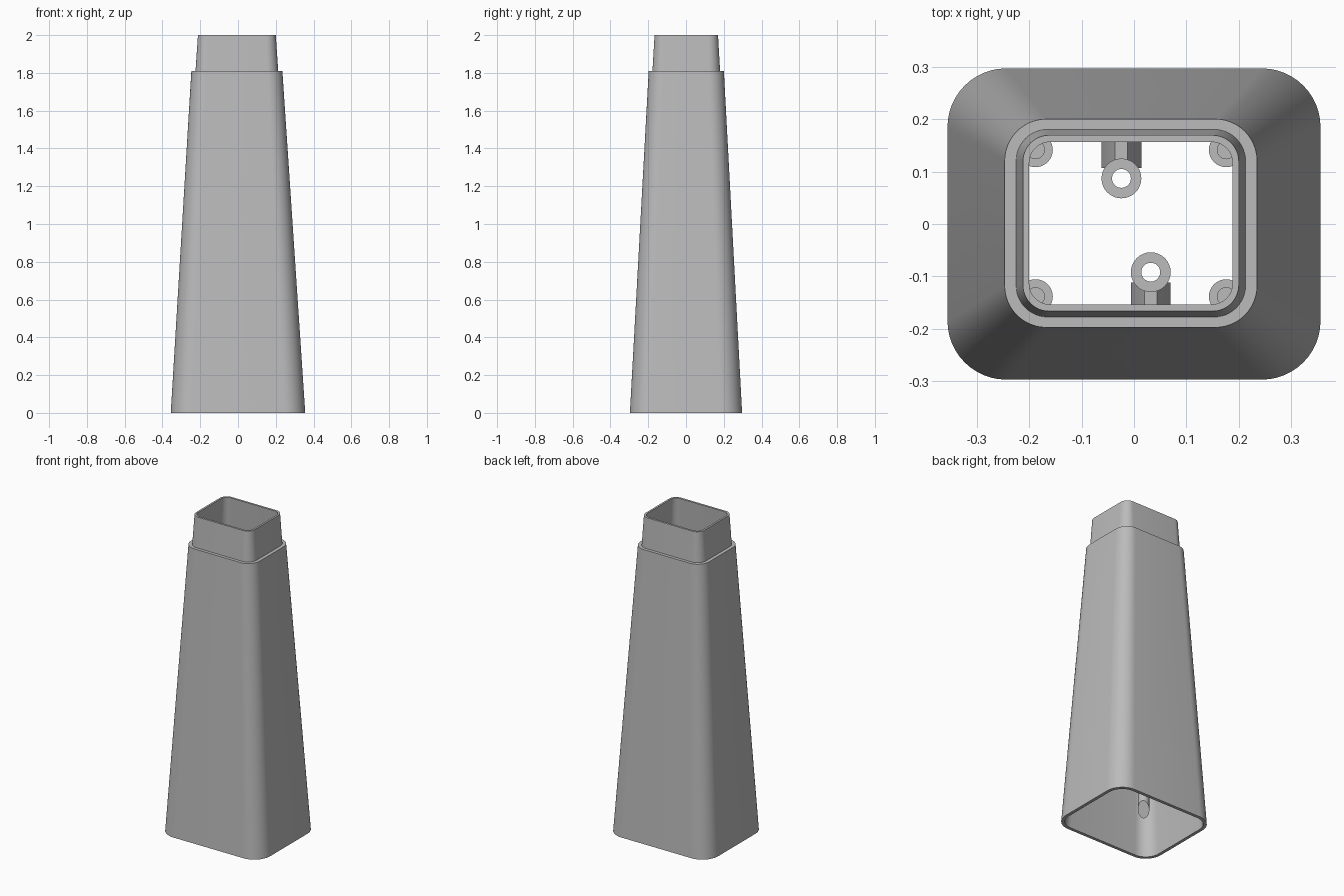
import bpy, bmesh, math

cube = bpy.data.objects.get("Cube")
if cube:
    bpy.data.objects.remove(cube, do_unlink=True)

# Single plain grey material
grey = bpy.data.materials.new("plain_grey")
grey.use_nodes = True
colour = (0.5, 0.5, 0.5, 1)
grey.diffuse_color = colour
grey.node_tree.nodes["Principled BSDF"].inputs["Base Color"].default_value = colour


def finish(name, bm):
    """Turn a bmesh into a named object with sharp edges kept."""
    bmesh.ops.recalc_face_normals(bm, faces=bm.faces)
    mesh = bpy.data.meshes.new(name)
    bm.to_mesh(mesh)
    bm.free()
    mesh.materials.append(grey)
    obj = bpy.data.objects.new(name, mesh)
    bpy.context.collection.objects.link(obj)
    bpy.ops.object.select_all(action='DESELECT')
    obj.select_set(True)
    bpy.context.view_layer.objects.active = obj
    bpy.ops.object.shade_smooth_by_angle(angle=math.radians(30))
    return obj


def skin(bm, rings, closed=False, caps=False):
    """Join successive equal-length rings of points with quads."""
    loops = [[bm.verts.new(p) for p in ring] for ring in rings]
    pairs = list(zip(loops, loops[1:]))
    if closed:
        pairs.append((loops[-1], loops[0]))
    for a, b in pairs:
        n = len(a)
        for i in range(n):
            j = (i + 1) % n
            bm.faces.new((a[i], a[j], b[j], b[i]))
    if caps:
        bm.faces.new(loops[0])
        bm.faces.new(loops[-1])


def rounded_rect(hx, hy, r, z, cx=0.0, cy=0.0, steps=12):
    points = []
    for k, (sx, sy) in enumerate(((1, 1), (-1, 1), (-1, -1), (1, -1))):
        for i in range(steps + 1):
            a = math.pi / 2 * (k + i / steps)
            points.append((cx + sx * (hx - r) + r * math.cos(a),
                           cy + sy * (hy - r) + r * math.sin(a), z))
    return points


def circle(cx, cy, r, height, n=32):
    """Ring whose height may vary with the direction around it."""
    angles = [2 * math.pi * i / n for i in range(n)]
    return [(cx + r * math.cos(a), cy + r * math.sin(a),
             height(a) if callable(height) else height) for a in angles]


# Hollow tapered body with stepped collar, open at both ends
CX, CY, STEP = -0.006, 0.0015, 1.81
shell = [
    rounded_rect(0.356, 0.297, 0.112, 0),
    rounded_rect(0.241, 0.199, 0.08, STEP, CX, CY),
    rounded_rect(0.219, 0.179, 0.06, STEP, CX, CY),
    rounded_rect(0.206, 0.168, 0.05, 2, CX, CY),
    rounded_rect(0.194, 0.155, 0.04, 2, CX, CY),
    rounded_rect(0.336, 0.277, 0.094, 0),
]
bm = bmesh.new()
skin(bm, shell, closed=True)
finish("tapered_body", bm)

# Corner posts with blind holes and slanted lower ends
TOP = 1.6
for side, sx in (("left", 1), ("right", -1)):
    for end, sy in (("front", -1), ("back", 1)):
        x, y = CX + sx * 0.182, CY + sy * 0.14
        out = math.atan2(sy, sx)
        bm = bmesh.new()
        skin(bm, [
            circle(x, y, 0.033, lambda a: 0.22 - 0.04 * math.cos(a - out)),
            circle(x, y, 0.033, TOP),
            circle(x, y, 0.017, TOP),
            circle(x, y, 0.017, TOP - 0.2),
        ], caps=True)
        finish(f"{end}_{side}_corner_post", bm)

# Drilled bosses on the front and back walls, each with a ridged web
LOW, HIGH = 1.32, 1.6
for end, x, y, s in (("front", 0.032, -0.092, -1), ("back", -0.024, 0.087, 1)):
    bm = bmesh.new()
    skin(bm, [circle(x, y, 0.038, LOW), circle(x, y, 0.038, HIGH),
              circle(x, y, 0.018, HIGH), circle(x, y, 0.018, LOW)], closed=True)
    finish(f"{end}_boss", bm)

    def section(yy, base):
        half = [(0.038, base), (0.038, HIGH - 0.08), (0.012, HIGH - 0.01)]
        outline = half + [(-w, z) for w, z in reversed(half)]
        return [(x + w, yy, z) for w, z in outline]

    bm = bmesh.new()
    skin(bm, [section(y + s * 0.02, LOW), section(s * 0.205, LOW - 0.1)], caps=True)
    finish(f"{end}_boss_web", bm)
